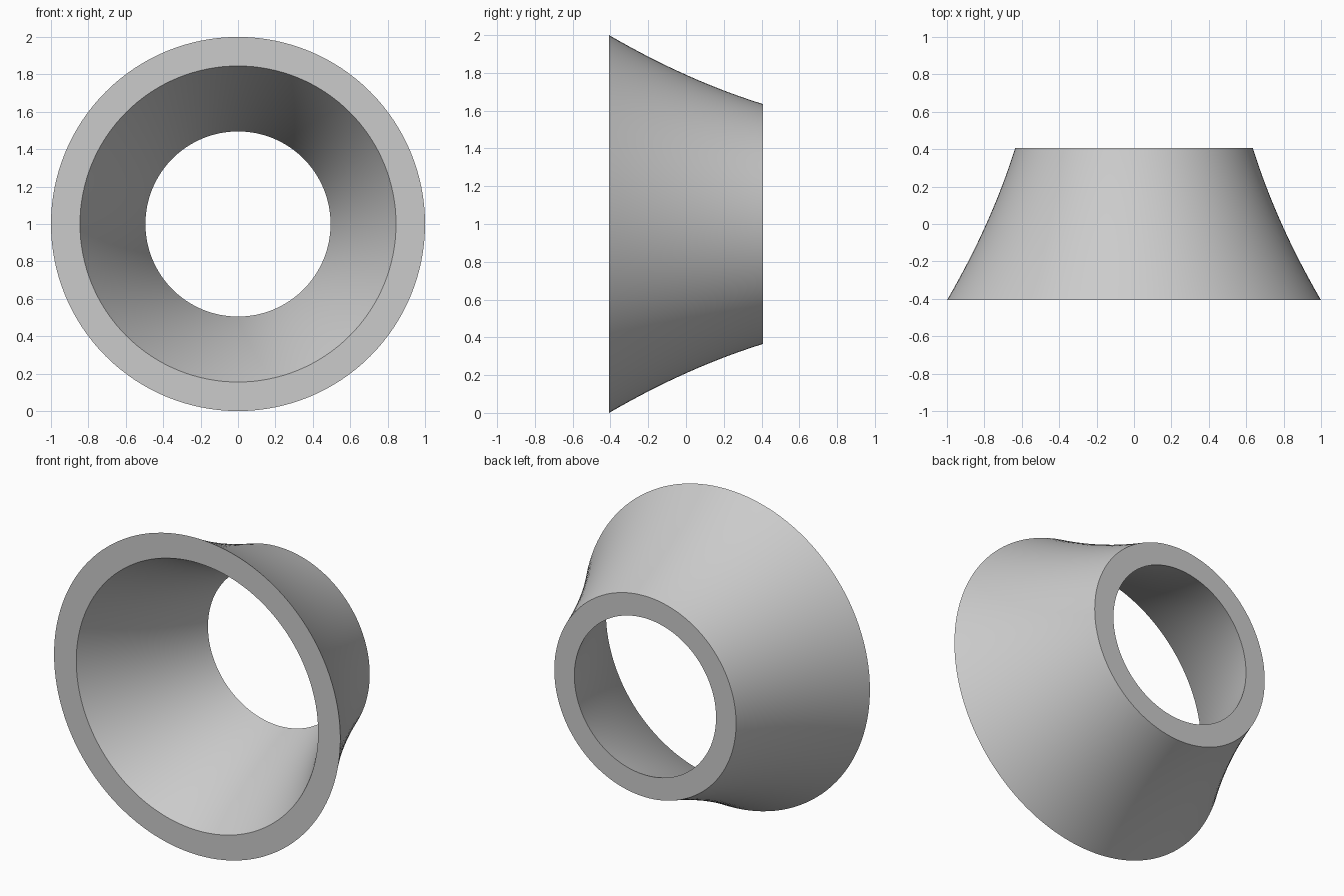
import bpy, bmesh, math

cube = bpy.data.objects.get("Cube")
if cube:
    bpy.data.objects.remove(cube, do_unlink=True)

SEGMENTS, STEPS = 128, 16
HALF_DEPTH = 0.407


def flare(front, middle, back):
    """Curved wall from front to back as (y, radius) pairs."""
    points = []
    for i in range(STEPS + 1):
        t = 2 * i / STEPS - 1
        radius = middle + t * (back - front) / 2 + t * t * ((front + back) / 2 - middle)
        points.append((t * HALF_DEPTH, radius))
    return points


# Closed cross-section: outer wall, back rim, inner wall, front rim
profile = flare(1.0, 0.79, 0.635) + flare(0.845, 0.643, 0.495)[::-1]

# Revolve the cross-section around the y axis
bm = bmesh.new()
rings = []
for s in range(SEGMENTS):
    a = 2 * math.pi * s / SEGMENTS
    rings.append([bm.verts.new((r * math.cos(a), y, 1 + r * math.sin(a))) for y, r in profile])
for s in range(SEGMENTS):
    here, there = rings[s], rings[(s + 1) % SEGMENTS]
    for i in range(len(profile)):
        j = (i + 1) % len(profile)
        bm.faces.new((here[i], here[j], there[j], there[i]))
bmesh.ops.recalc_face_normals(bm, faces=bm.faces)
mesh = bpy.data.meshes.new("flared_ring")
bm.to_mesh(mesh)
bm.free()

# Plain grey material
grey = bpy.data.materials.new("light grey")
grey.use_nodes = True
color = (0.6, 0.6, 0.6, 1)
grey.diffuse_color = color
grey.node_tree.nodes["Principled BSDF"].inputs["Base Color"].default_value = color
mesh.materials.append(grey)

ring = bpy.data.objects.new("flared_ring", mesh)
bpy.context.collection.objects.link(ring)
bpy.ops.object.select_all(action="DESELECT")
ring.select_set(True)
bpy.context.view_layer.objects.active = ring
bpy.ops.object.shade_smooth_by_angle(angle=math.radians(30))
